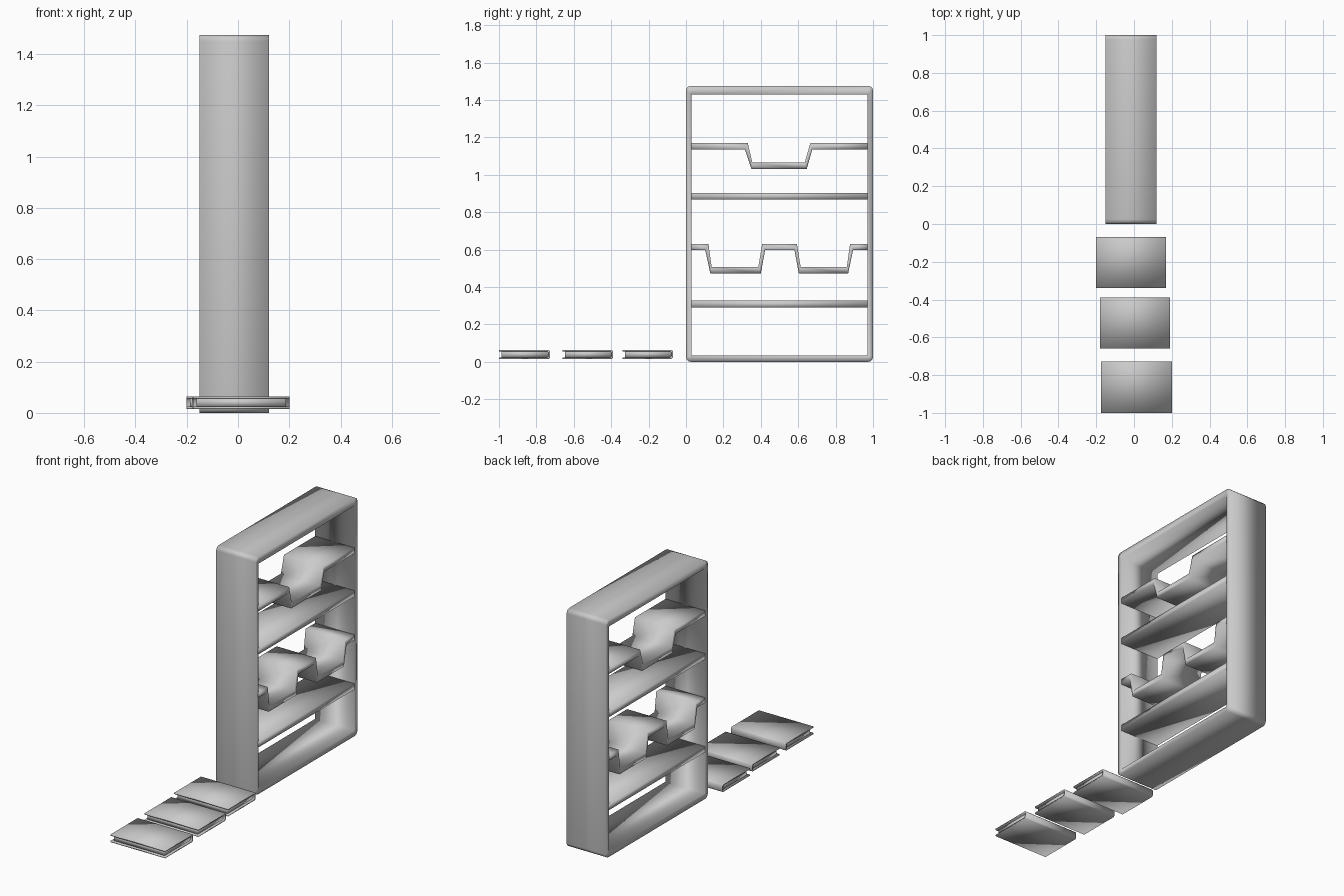
import bpy
import bmesh
import math

if "Cube" in bpy.data.objects:
    bpy.data.objects.remove(bpy.data.objects["Cube"])

X0, X1 = -0.15, 0.12      # depth range of the shelf unit
W, H = 1.0, 1.475         # unit width (y) and height (z)


def finish(name, bm):
    bmesh.ops.remove_doubles(bm, verts=bm.verts, dist=1e-5)
    bmesh.ops.recalc_face_normals(bm, faces=bm.faces)
    me = bpy.data.meshes.new(name)
    bm.to_mesh(me)
    bm.free()
    me.shade_smooth()
    ob = bpy.data.objects.new(name, me)
    bpy.context.collection.objects.link(ob)
    return ob


def slab(bm, upper, lower, x0, x1):
    """Extrude along x the band between two (y, z) lines of equal length."""
    rows = [[bm.verts.new((x, y, z)) for y, z in line]
            for x, line in ((x0, upper), (x1, upper), (x1, lower), (x0, lower))]
    n = len(upper)
    for k in range(4):
        a, b = rows[k], rows[(k + 1) % 4]
        for i in range(n - 1):
            bm.faces.new((a[i], a[i + 1], b[i + 1], b[i]))
    for i in (0, n - 1):
        bm.faces.new([r[i] for r in rows])


# Outer frame: rounded outside loop, square inside loop
def make_frame():
    r, outer, inner = 0.025, [], []
    corners = [(W - r, H - r, 0), (r, H - r, 90), (r, r, 180), (W - r, r, 270)]
    holes = [(0.97, 1.43), (0.03, 1.43), (0.03, 0.035), (0.97, 0.035)]
    for (cy, cz, a0), hole in zip(corners, holes):
        for s in range(4):
            a = math.radians(a0 + s * 30)
            outer.append((cy + r * math.cos(a), cz + r * math.sin(a)))
            inner.append(hole)
    bm = bmesh.new()
    # each stretch of the ring becomes four faces; corner doubles collapse later
    def v(x, p):
        return bm.verts.new((x, *p))
    n = len(outer)
    for i in range(n):
        j = (i + 1) % n
        a, b, c, d = outer[i], outer[j], inner[j], inner[i]
        bm.faces.new([v(X0, a), v(X0, b), v(X1, b), v(X1, a)])
        if c != d:
            bm.faces.new([v(X0, d), v(X0, c), v(X1, c), v(X1, d)])
        for x in (X0, X1):
            ring = [a, b, c, d] if c != d else [a, b, c]
            bm.faces.new([v(x, p) for p in ring])
    return finish("frame", bm)


make_frame()


# Shelves, straight and stepped
def make_shelf(name, upper, lower):
    bm = bmesh.new()
    slab(bm, upper, lower, X0, X1)
    finish(name, bm)


L, R = 0.025, 0.975
for name, z in (("lower_flat_shelf", 0.29), ("upper_flat_shelf", 0.867)):
    make_shelf(name, [(L, z + 0.037), (R, z + 0.037)], [(L, z), (R, z)])

make_shelf("single_dip_shelf",
           [(L, 1.17), (0.33, 1.17), (0.355, 1.065),
            (0.635, 1.065), (0.665, 1.17), (R, 1.17)],
           [(L, 1.135), (0.315, 1.135), (0.35, 1.03),
            (0.645, 1.03), (0.675, 1.135), (R, 1.135)])

make_shelf("double_dip_shelf",
           [(L, 0.63), (0.12, 0.63), (0.137, 0.508), (0.387, 0.508), (0.407, 0.63),
            (0.593, 0.63), (0.613, 0.508), (0.86, 0.508), (0.877, 0.63), (R, 0.63)],
           [(L, 0.597), (0.103, 0.597), (0.13, 0.473), (0.4, 0.473), (0.423, 0.597),
            (0.58, 0.597), (0.603, 0.473), (0.867, 0.473), (0.893, 0.597), (R, 0.597)])


# Books lying flat: folded cover with the spine towards the shelf, inset pages
def make_book(i, x0, x1, y0, y1):
    zb, zt, t, c = 0.016, 0.064, 0.008, 0.007
    outer = [(y0, zt), (y1 - c, zt), (y1, zt - c), (y1, zb + c), (y1 - c, zb), (y0, zb)]
    inner = [(y0, zt - t), (y1 - c - t, zt - t), (y1 - t, zt - c - t),
             (y1 - t, zb + c + t), (y1 - c - t, zb + t), (y0, zb + t)]
    bm = bmesh.new()
    slab(bm, outer, inner, x0, x1)
    finish(f"book_cover_{i}", bm)

    e = 0.013
    bm = bmesh.new()
    slab(bm, [(y0 + e, zt - t), (y1 - t, zt - t)],
         [(y0 + e, zb + t), (y1 - t, zb + t)], x0 + e, x1 - e)
    finish(f"book_pages_{i}", bm)


books = [(-0.20, 0.17, -0.34, -0.07),
         (-0.18, 0.19, -0.66, -0.39),
         (-0.175, 0.20, -1.0, -0.727)]
for i, b in enumerate(books, 1):
    make_book(i, *b)
